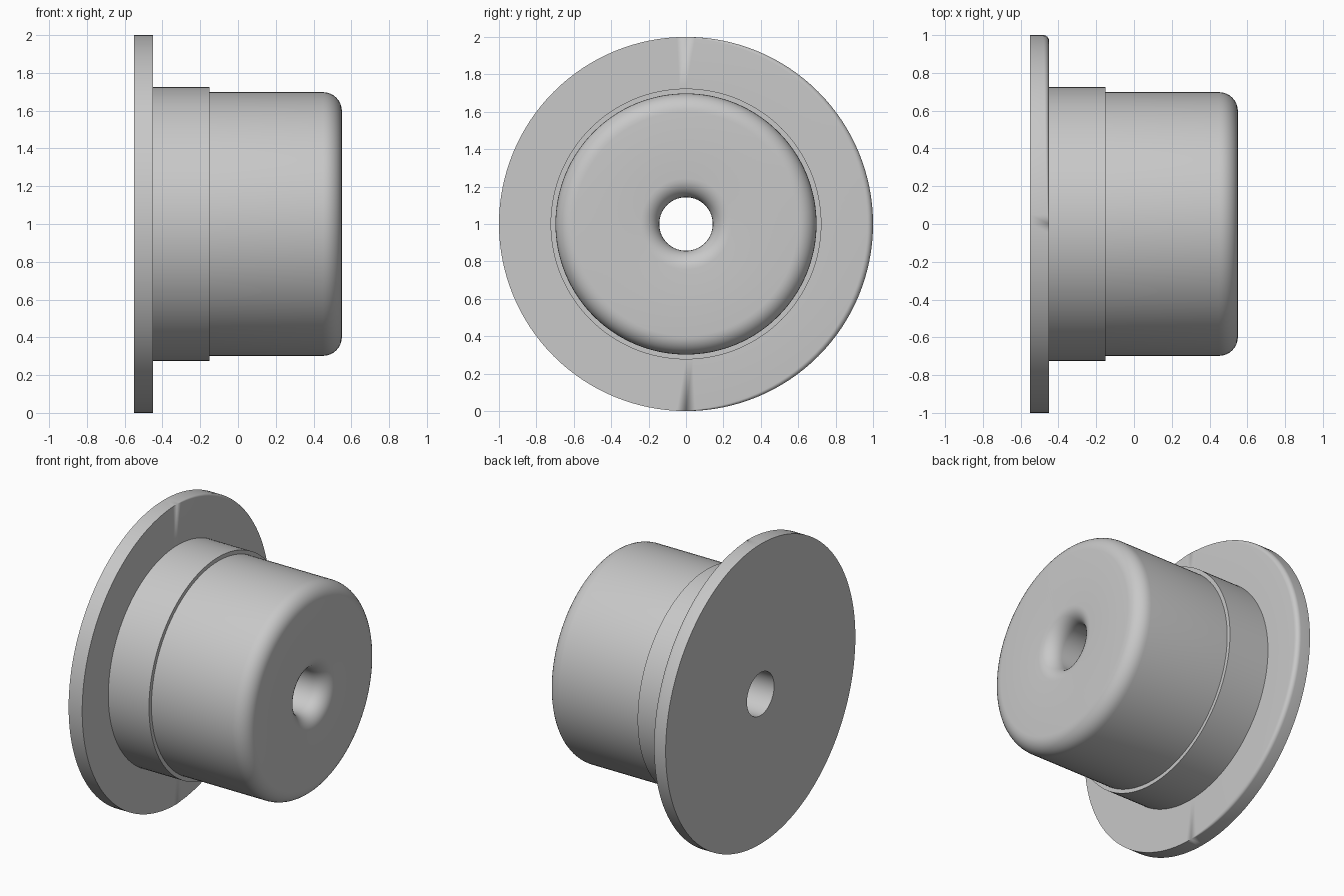
import bpy, bmesh, math

if "Cube" in bpy.data.objects:
    bpy.data.objects.remove(bpy.data.objects["Cube"])

SEG = 128          # sides around the axis
STEPS = 8          # steps in each rounded edge


def arc(cx, cr, rad, a0, a1):
    """Quarter-round points (x, radius) between two angles in degrees."""
    pts = []
    for i in range(STEPS + 1):
        a = math.radians(a0 + (a1 - a0) * i / STEPS)
        pts.append((cx + rad * math.cos(a), cr + rad * math.sin(a)))
    return pts


def profile(angle):
    # the flange rim is softened on the back (+y) side only, fading out at the ends
    soft = 0.03 * math.sqrt(max(0.0, math.cos(angle)))
    return ([(-0.55, 0.143), (-0.55, 1.0)]              # bore start, flange back
            + arc(-0.45 - soft, 1.0 - soft, soft, 90, 0)  # flange rim
            + [(-0.45, 0.724), (-0.15, 0.724), (-0.15, 0.698)]  # collar and step
            + arc(0.45, 0.598, 0.10, 90, 0)             # rounded nose
            + arc(0.45, 0.243, 0.10, 0, -90))           # rounded bore mouth


# flanged bushing: the profile swept around the x axis at z = 1
bm = bmesh.new()
rings = []
for s in range(SEG):
    a = 2 * math.pi * s / SEG
    rings.append([bm.verts.new((x, r * math.cos(a), 1 + r * math.sin(a)))
                  for x, r in profile(a)])
n = len(rings[0])
for s in range(SEG):
    p, q = rings[s], rings[(s + 1) % SEG]
    for i in range(n):
        j = (i + 1) % n
        bm.faces.new((p[i], p[j], q[j], q[i]))
bmesh.ops.remove_doubles(bm, verts=bm.verts[:], dist=1e-5)
bmesh.ops.recalc_face_normals(bm, faces=bm.faces[:])
mesh = bpy.data.meshes.new("flanged_bushing")
bm.to_mesh(mesh)
bm.free()

bushing = bpy.data.objects.new("flanged_bushing", mesh)
bpy.context.collection.objects.link(bushing)

grey = bpy.data.materials.new("light_grey")
grey.diffuse_color = (0.58, 0.58, 0.58, 1)
grey.use_nodes = True
grey.node_tree.nodes["Principled BSDF"].inputs["Base Color"].default_value = grey.diffuse_color
mesh.materials.append(grey)

# smooth curves, crisp steps
bpy.context.view_layer.objects.active = bushing
bushing.select_set(True)
bpy.ops.object.shade_smooth_by_angle(angle=math.radians(30))
